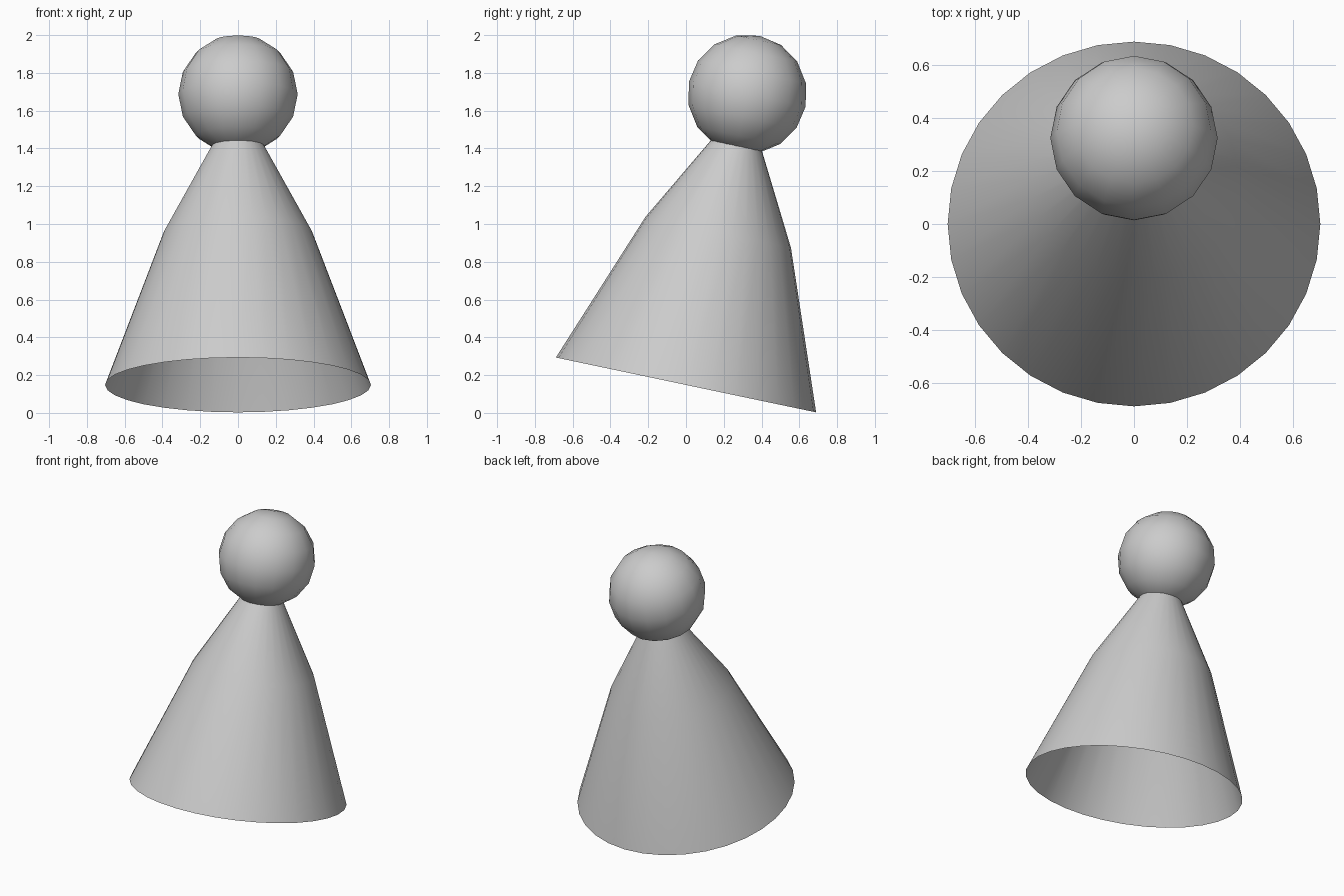
import bpy, bmesh, math
from mathutils import Matrix

cube = bpy.data.objects.get("Cube")
if cube:
    bpy.data.objects.remove(cube, do_unlink=True)

GREY = (0.6, 0.6, 0.6, 1)
mat = bpy.data.materials.new("light grey")
mat.use_nodes = True
mat.diffuse_color = GREY
mat.node_tree.nodes["Principled BSDF"].inputs["Base Color"].default_value = GREY

# Both parts share one axis, leaning towards the back
LEAN = Matrix.Translation((0, 0, 0.148)) @ Matrix.Rotation(math.radians(-11.9), 4, 'X')


def add_part(name, bm):
    bmesh.ops.recalc_face_normals(bm, faces=bm.faces)
    for face in bm.faces:
        face.smooth = True
    mesh = bpy.data.meshes.new(name)
    bm.to_mesh(mesh)
    bm.free()
    mesh.materials.append(mat)
    obj = bpy.data.objects.new(name, mesh)
    obj.matrix_world = LEAN
    bpy.context.collection.objects.link(obj)


# Body: open flared skirt as (radius, height) rings
SIDES = 32
bm = bmesh.new()
rings = []
for radius, height in [(0.704, 0), (0.394, 0.825), (0.138, 1.295)]:
    ring = bmesh.ops.create_circle(bm, segments=SIDES, radius=radius,
                                   matrix=Matrix.Translation((0, 0, height)))
    rings.append(ring["verts"])
for low, high in zip(rings, rings[1:]):
    for i in range(SIDES):
        j = (i + 1) % SIDES
        bm.faces.new((low[i], low[j], high[j], high[i]))
add_part("body", bm)

# Head: ball resting on the neck opening
bm = bmesh.new()
bmesh.ops.create_uvsphere(bm, u_segments=16, v_segments=8, radius=0.316,
                          matrix=Matrix.Translation((0, 0, 1.573)))
add_part("head", bm)
